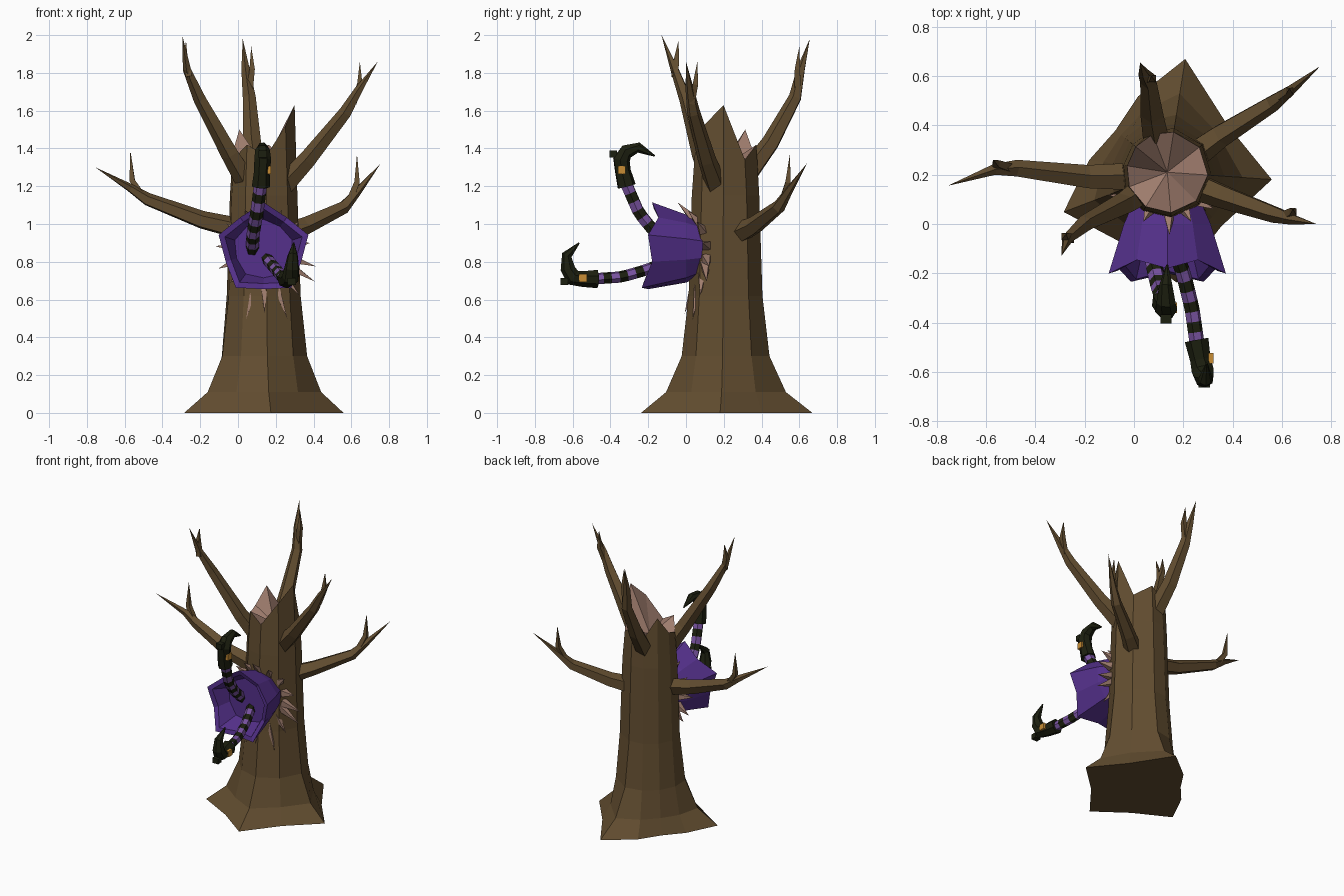
import bpy, bmesh
from math import sin, cos, radians
from mathutils import Vector, Matrix

if "Cube" in bpy.data.objects:
    bpy.data.objects.remove(bpy.data.objects["Cube"])


def make_material(name, rgb):
    m = bpy.data.materials.new(name)
    m.use_nodes = True
    m.diffuse_color = (*rgb, 1)
    m.node_tree.nodes["Principled BSDF"].inputs["Base Color"].default_value = (*rgb, 1)
    return m


BARK = make_material("brown bark", (0.125, 0.076, 0.03))
WOOD = make_material("pale raw wood", (0.35, 0.205, 0.155))
PURPLE = make_material("purple cloth", (0.09, 0.03, 0.26))
LILAC = make_material("lilac stripe", (0.2, 0.09, 0.37))
BLACK = make_material("dark leather", (0.012, 0.014, 0.005))
GOLD = make_material("gold buckle", (0.58, 0.27, 0.035))


def finish(name, bm, *mats):
    bmesh.ops.remove_doubles(bm, verts=bm.verts, dist=0.0003)
    bmesh.ops.recalc_face_normals(bm, faces=bm.faces)
    me = bpy.data.meshes.new(name)
    bm.to_mesh(me)
    bm.free()
    ob = bpy.data.objects.new(name, me)
    bpy.context.collection.objects.link(ob)
    for m in mats:
        me.materials.append(m)
    return ob


def loft(bm, rings, rule=lambda i: 0, caps=(True, True)):
    """Skin a list of closed point rings; rule gives the material of each band."""
    loops = [[bm.verts.new(p) for p in ring] for ring in rings]
    n = len(loops[0])
    for i, (a, b) in enumerate(zip(loops, loops[1:])):
        for k in range(n):
            f = bm.faces.new((a[k], a[(k + 1) % n], b[(k + 1) % n], b[k]))
            f.material_index = rule(i)
    for loop, cap in zip((loops[0], loops[-1]), caps):
        if cap:
            bm.faces.new(loop)
    return loops


def tube(bm, pts, radii, sides=5, rule=lambda i: 0):
    pts = [Vector(p) for p in pts]
    side, rings = None, []
    for i, p in enumerate(pts):
        t = (pts[min(i + 1, len(pts) - 1)] - pts[max(i - 1, 0)]).normalized()
        if side is None:
            side = t.orthogonal()
        side = (side - t * side.dot(t)).normalized()
        other = t.cross(side)
        turn = [radians(360 * k / sides) for k in range(sides)]
        rings.append([p + radii[i] * (side * cos(a) + other * sin(a)) for a in turn])
    loft(bm, rings, rule)


# Trunk: flared, four-rooted base and a broken, jagged top
CX, CY = 0.135, 0.21
ANGLES = [-4, 38, 81, 111, 141, 171, 201, 238, 275, 315]
ROOTS = [0.425, 0.31, 0.465, 0.33, 0.27, 0.32, 0.45, 0.34, 0.45, 0.31]
PEAKS = [1.63, 1.34, 1.42, 1.36, 1.5, 1.38, 1.35, 1.42, 1.36, 1.52]


def trunk_ring(z, r, flare):
    heights = z if isinstance(z, list) else [z] * len(ANGLES)
    out = []
    for a, root, h in zip(ANGLES, ROOTS, heights):
        d = r + (root - r) * flare
        out.append((CX + d * cos(radians(a)), CY + d * sin(radians(a)), h))
    return out


bm = bmesh.new()
loops = loft(bm, [trunk_ring(0, 0.22, 1), trunk_ring(0.11, 0.22, 0.42),
                  trunk_ring(0.3, 0.215, 0.08), trunk_ring(0.62, 0.197, 0),
                  trunk_ring(1.15, 0.18, 0), trunk_ring(PEAKS, 0.165, 0)],
             caps=(True, False))
heart = bm.verts.new((CX, CY, 1.31))
rim = loops[-1]
for k in range(len(rim)):
    bm.faces.new((rim[k], rim[(k + 1) % len(rim)], heart)).material_index = 1
finish("trunk", bm, BARK, WOOD)

# Branches: each a bent limb with one side twig (limb points, twig points)
BRANCHES = {
    "right_upper": ([(0.06, 0.15, 1.2), (-0.04, 0.08, 1.37), (-0.2, 0.0, 1.66),
                     (-0.27, -0.06, 1.82), (-0.295, -0.13, 2.0)],
                    [(-0.26, -0.06, 1.78), (-0.28, -0.05, 1.87), (-0.275, -0.04, 1.97)]),
    "left_upper": ([(0.24, 0.16, 1.2), (0.37, 0.11, 1.34), (0.57, 0.04, 1.59),
                    (0.64, 0.02, 1.71), (0.74, 0.0, 1.86)],
                   [(0.61, 0.03, 1.64), (0.645, 0.05, 1.74), (0.645, 0.06, 1.86)]),
    "right_lower": ([(0.02, 0.19, 0.97), (-0.19, 0.19, 1.02), (-0.48, 0.225, 1.13),
                     (-0.57, 0.22, 1.19), (-0.755, 0.155, 1.3)],
                    [(-0.5, 0.225, 1.14), (-0.56, 0.245, 1.23), (-0.57, 0.26, 1.39)]),
    "left_lower": ([(0.24, 0.28, 0.95), (0.35, 0.36, 0.99), (0.56, 0.49, 1.09),
                    (0.63, 0.54, 1.17), (0.755, 0.64, 1.32)],
                   [(0.59, 0.51, 1.12), (0.63, 0.54, 1.22), (0.63, 0.55, 1.37)]),
    "back_upper": ([(0.1, 0.31, 1.24), (0.075, 0.45, 1.43), (0.06, 0.58, 1.67),
                    (0.04, 0.61, 1.82), (0.025, 0.655, 1.98)],
                   [(0.06, 0.59, 1.69), (0.075, 0.59, 1.82), (0.07, 0.6, 1.94)]),
}
for name, (limb, twig) in BRANCHES.items():
    bm = bmesh.new()
    tube(bm, limb, [0.06, 0.05, 0.036, 0.023, 0])
    tube(bm, twig, [0.024, 0.02, 0], 4)
    finish(name + "_branch", bm, BARK)

# Skirt: five-pointed bell opening forwards, hollow inside
SX, SZ = 0.135, 0.865


def skirt_ring(y, point_r, dip_r, zigzag=0.0, tilt=0.0):
    out = []
    for k in range(10):
        a = radians(90 + 36 * k)
        r = dip_r if k % 2 else point_r
        depth = y + tilt * sin(a) + (zigzag if k % 2 else 0)
        out.append((SX + r * cos(a), depth, SZ + r * sin(a)))
    return out


bm = bmesh.new()
loft(bm, [skirt_ring(0.12, 0.13, 0.13), skirt_ring(0.0, 0.185, 0.175),
          skirt_ring(-0.21, 0.25, 0.21, 0.04, 0.03),
          skirt_ring(-0.2, 0.215, 0.18, 0.04, 0.03),
          skirt_ring(-0.08, 0.16, 0.15)])
finish("skirt", bm, PURPLE)

# Splinters: raw wood spikes around the hole (angle, reach)
SPLINTERS = [(-18, 0.29), (-32, 0.32), (8, 0.25), (38, 0.24), (65, 0.23), (88, 0.25),
             (115, 0.23), (145, 0.24), (176, 0.255), (203, 0.26), (225, 0.25),
             (256, 0.38), (271, 0.34), (289, 0.39), (308, 0.31)]
bm = bmesh.new()
for deg, reach in SPLINTERS:
    a = radians(deg)
    c, s = cos(a), sin(a)
    lift = 0.14 * abs(c) - (0.05 if s > 0 else 0.01)
    base = (SX + 0.15 * c, 0.05 + 0.06 * abs(c), SZ + 0.15 * s)
    tube(bm, [base, (SX + reach * c, lift, SZ + reach * s)], [0.032, 0], 4)
finish("splinters", bm, WOOD)


# Legs: striped stockings with evenly spaced bands
def stocking(name, pts, bands, radius):
    pts = [Vector(p) for p in pts]
    spans = list(zip(pts, pts[1:]))
    path = []
    for i in range(bands + 1):
        t = i / bands * len(spans)
        k = min(int(t), len(spans) - 1)
        path.append(spans[k][0].lerp(spans[k][1], t - k))
    bm = bmesh.new()
    tube(bm, path, [radius] * len(path), 6, lambda i: i % 2)
    finish(name, bm, BLACK, LILAC)


stocking("right_stocking", [(0.075, -0.06, 0.86), (0.08, -0.16, 0.95), (0.1, -0.25, 1.06),
                            (0.12, -0.315, 1.21)], 10, 0.035)
stocking("left_stocking", [(0.15, -0.06, 0.82), (0.2, -0.2, 0.76), (0.235, -0.34, 0.72),
                           (0.255, -0.48, 0.71)], 10, 0.031)


# Boots: curled toe, cuff, small heel block and side buckle
def block(name, centre, size, mat):
    bm = bmesh.new()
    bmesh.ops.create_cube(bm, size=1, matrix=Matrix.Translation(centre) @ Matrix.Diagonal((*size, 1)))
    finish(name, bm, mat)


BOOT_RADII = [0.05, 0.043, 0.046, 0.04, 0.028, 0.004]
BOOTS = {
    "right": ([(0.12, -0.315, 1.2), (0.125, -0.335, 1.28), (0.13, -0.343, 1.34),
               (0.13, -0.315, 1.385), (0.13, -0.25, 1.405), (0.135, -0.165, 1.36)],
              (0.13, -0.385, 1.37), (0.165, -0.34, 1.285)),
    "left": ([(0.255, -0.47, 0.71), (0.27, -0.55, 0.71), (0.28, -0.6, 0.718),
              (0.285, -0.625, 0.765), (0.29, -0.63, 0.835), (0.295, -0.565, 0.9)],
             (0.285, -0.645, 0.695), (0.312, -0.545, 0.715)),
}
for name, (path, heel, buckle) in BOOTS.items():
    bm = bmesh.new()
    tube(bm, path, BOOT_RADII, 7)
    finish(name + "_boot", bm, BLACK)
    block(name + "_heel", heel, (0.045, 0.038, 0.036), BLACK)
    block(name + "_buckle", buckle, (0.02, 0.042, 0.042), GOLD)
